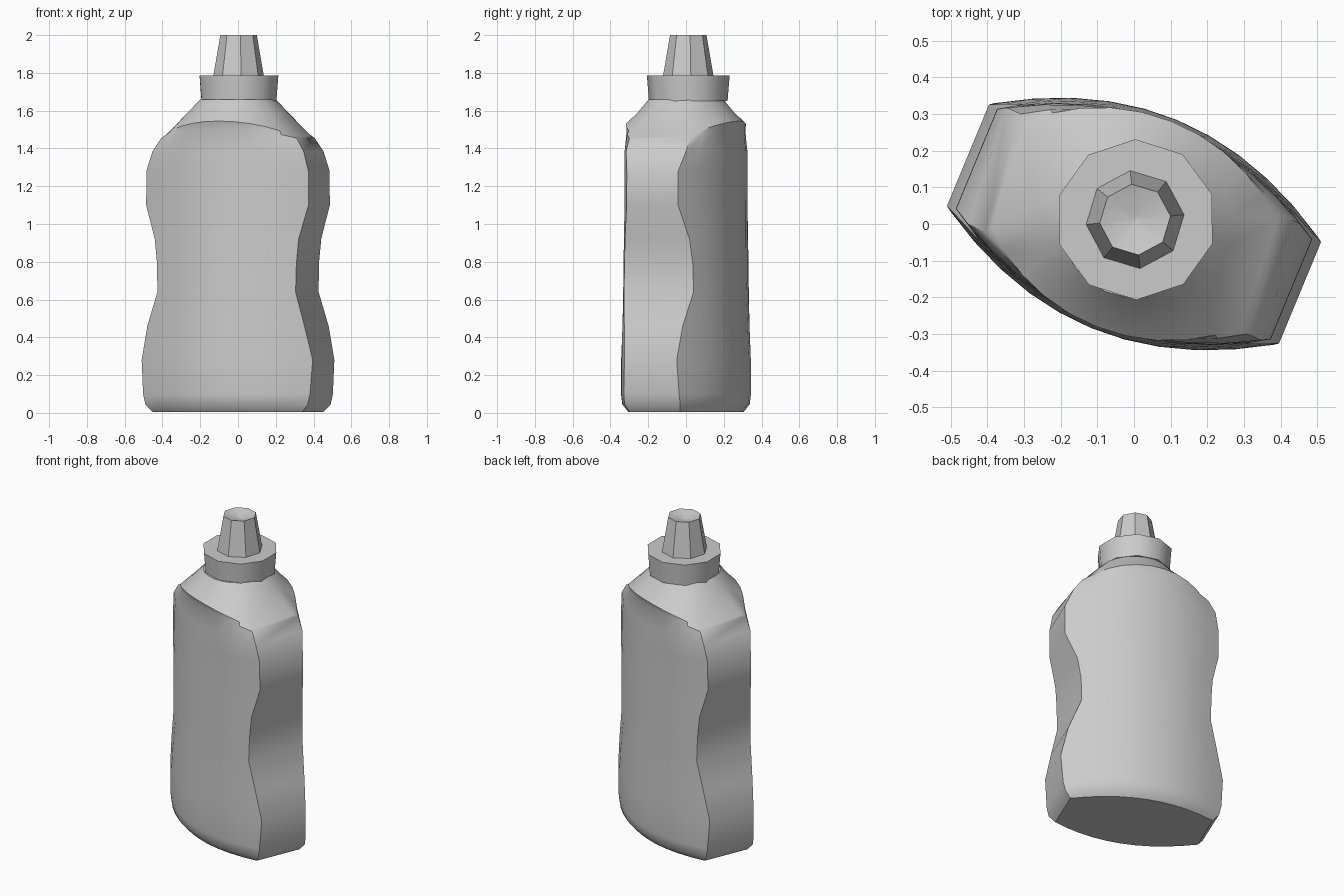
import bpy, bmesh, math

cube = bpy.data.objects.get("Cube")
if cube:
    bpy.data.objects.remove(cube, do_unlink=True)

grey = bpy.data.materials.new("plain_grey")
grey.use_nodes = True
GREY = (0.6, 0.6, 0.6, 1)
grey.diffuse_color = GREY
grey.node_tree.nodes["Principled BSDF"].inputs["Base Color"].default_value = GREY


def loft(name, rings, smooth_angle):
    """Skin a stack of equal-length rings and close both ends."""
    bm = bmesh.new()
    loops = [[bm.verts.new(p) for p in ring] for ring in rings]
    n = len(loops[0])
    for a, b in zip(loops, loops[1:]):
        for i in range(n):
            j = (i + 1) % n
            bm.faces.new((a[i], a[j], b[j], b[i]))
    bm.faces.new(loops[0][::-1])
    bm.faces.new(loops[-1])
    bmesh.ops.recalc_face_normals(bm, faces=bm.faces[:])
    mesh = bpy.data.meshes.new(name)
    bm.to_mesh(mesh)
    bm.free()
    obj = bpy.data.objects.new(name, mesh)
    bpy.context.collection.objects.link(obj)
    mesh.materials.append(grey)
    bpy.ops.object.select_all(action='DESELECT')
    obj.select_set(True)
    bpy.context.view_layer.objects.active = obj
    bpy.ops.object.shade_smooth_by_angle(angle=math.radians(smooth_angle))
    return obj


def body_ring(z, width, depth, round_amount=0, droop=0, skew=0):
    """Lens with flat ends, blended towards an ellipse near the neck."""
    ring = []
    steps = 10
    for side in (-1, 1):
        for i in range(steps + 1):
            s = side * (1 - 2 * i / steps)
            lens_u = width * s - skew * side
            lens_v = side * (depth - 0.65 * lens_u ** 2)
            a = math.radians(78) * s
            oval_u = width * math.sin(a)
            oval_v = side * depth * math.cos(a)
            u = lens_u + (oval_u - lens_u) * round_amount
            v = lens_v + (oval_v - lens_v) * round_amount
            ring.append((u, v, z - droop * s * s))
    return ring


def circle(radius, z, sides, turn=0):
    return [(radius * math.cos(a), radius * math.sin(a), z)
            for a in (math.tau * i / sides + turn for i in range(sides))]


# Waisted bottle: height, half width, half depth, roundness, edge droop, skew
SECTIONS = [
    (0.005, 0.43, 0.265),
    (0.045, 0.465, 0.30),
    (0.10, 0.478, 0.307),
    (0.28, 0.49, 0.306),
    (0.46, 0.45, 0.299),
    (0.64, 0.393, 0.294, 0, 0, 0.014),
    (0.79, 0.396, 0.292, 0, 0, 0.014),
    (0.92, 0.41, 0.290, 0, 0, 0.01),
    (1.10, 0.465, 0.288),
    (1.28, 0.464, 0.287),
    (1.385, 0.43, 0.287, 0, 0, 0.012),
    (1.505, 0.385, 0.283, 0.15, 0.05, 0.02),
    (1.545, 0.37, 0.298, 0.4, 0.08, 0.02),
    (1.59, 0.27, 0.255, 1),
    (1.66, 0.20, 0.20, 1),
]
body = loft("bottle_body", [body_ring(*s) for s in SECTIONS], 42)
body.rotation_euler.z = math.radians(-22.5)

# Ten-sided screw collar
collar = loft("collar", [circle(0.208, 1.65, 10, 0.32),
                         circle(0.219, 1.785, 10, 0.32)], 40)
collar.location = (0.005, 0.012, 0)

# Tapered nozzle with a dished tip
nozzle = loft("nozzle", [circle(0.135, 1.78, 8, 0.1),
                         circle(0.097, 2.0, 8, 0.1),
                         circle(0.01, 1.975, 8, 0.1)], 30)
nozzle.location = (0.003, 0.012, 0)
